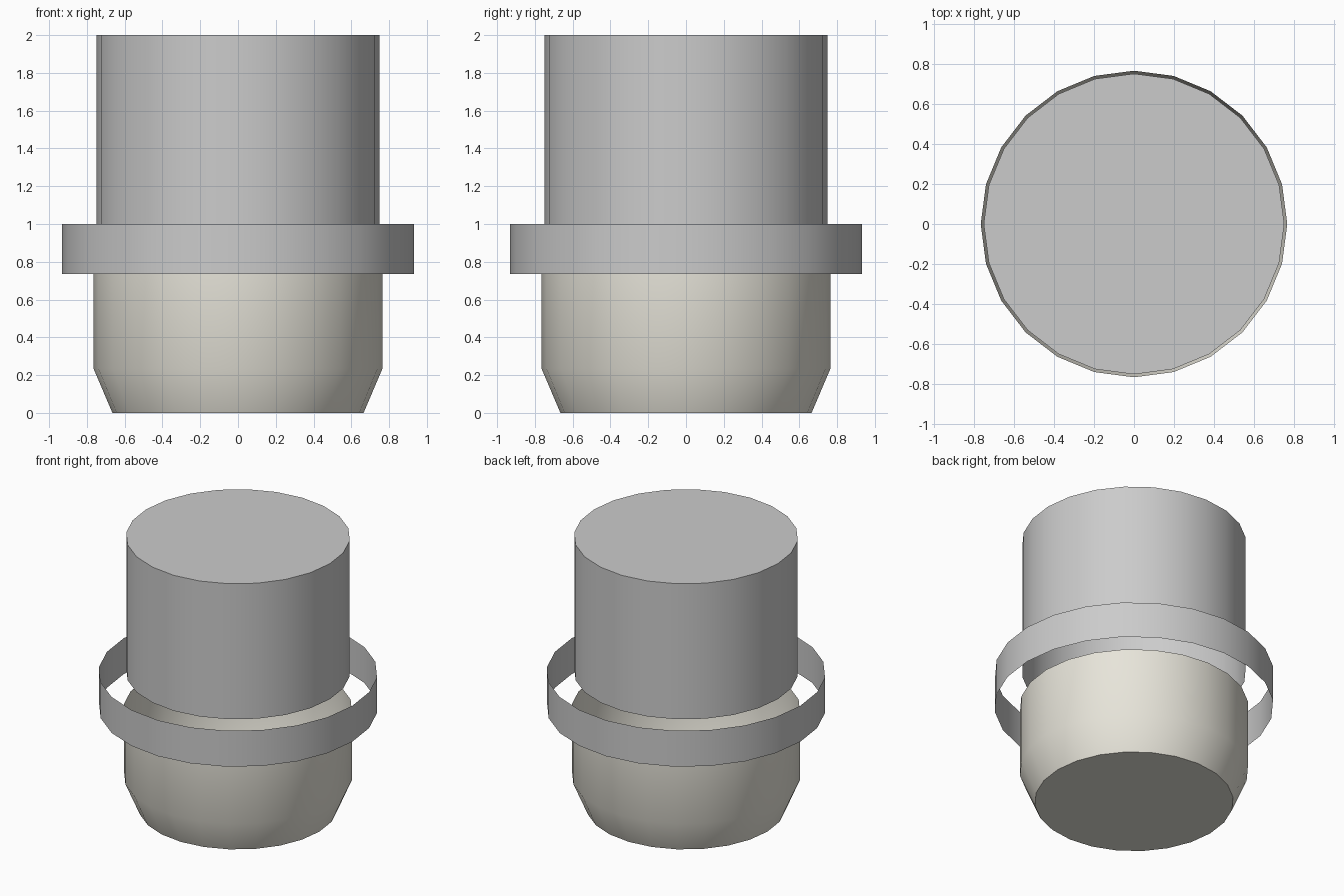
import bpy, bmesh, math

if "Cube" in bpy.data.objects:
    bpy.data.objects.remove(bpy.data.objects["Cube"])

SIDES = 24


def lathe(name, profile, cap_first=False, cap_last=False, material=None):
    """Thin shell spun around z from (radius, height) points."""
    bm = bmesh.new()
    rings = [[bm.verts.new((r * math.cos(2 * math.pi * i / SIDES),
                            r * math.sin(2 * math.pi * i / SIDES), z))
              for i in range(SIDES)] for r, z in profile]
    for low, high in zip(rings, rings[1:]):
        for i in range(SIDES):
            j = (i + 1) % SIDES
            bm.faces.new((low[i], low[j], high[j], high[i]))
    if cap_first:
        bm.faces.new(rings[0][::-1])
    if cap_last:
        bm.faces.new(rings[-1])
    mesh = bpy.data.meshes.new(name)
    bm.to_mesh(mesh)
    bm.free()
    obj = bpy.data.objects.new(name, mesh)
    bpy.context.collection.objects.link(obj)
    if material:
        mesh.materials.append(material)
    bpy.ops.object.select_all(action='DESELECT')
    obj.select_set(True)
    bpy.context.view_layer.objects.active = obj
    bpy.ops.object.shade_smooth_by_angle(angle=math.radians(30))
    return obj


cream = bpy.data.materials.new("cream")
cream.diffuse_color = (0.8, 0.78, 0.7, 1)
cream.use_nodes = True
cream.node_tree.nodes["Principled BSDF"].inputs["Base Color"].default_value = cream.diffuse_color

# Tapered lower cup, open at the top
lathe("lower_cup", [(0.665, 0), (0.765, 0.235), (0.765, 0.735)],
      cap_first=True, material=cream)
# Loose thin collar band
lathe("collar_band", [(0.933, 0.735), (0.933, 1.0)])
# Upper cap, open underneath
lathe("upper_cap", [(0.75, 1.0), (0.75, 2.0)], cap_last=True)
